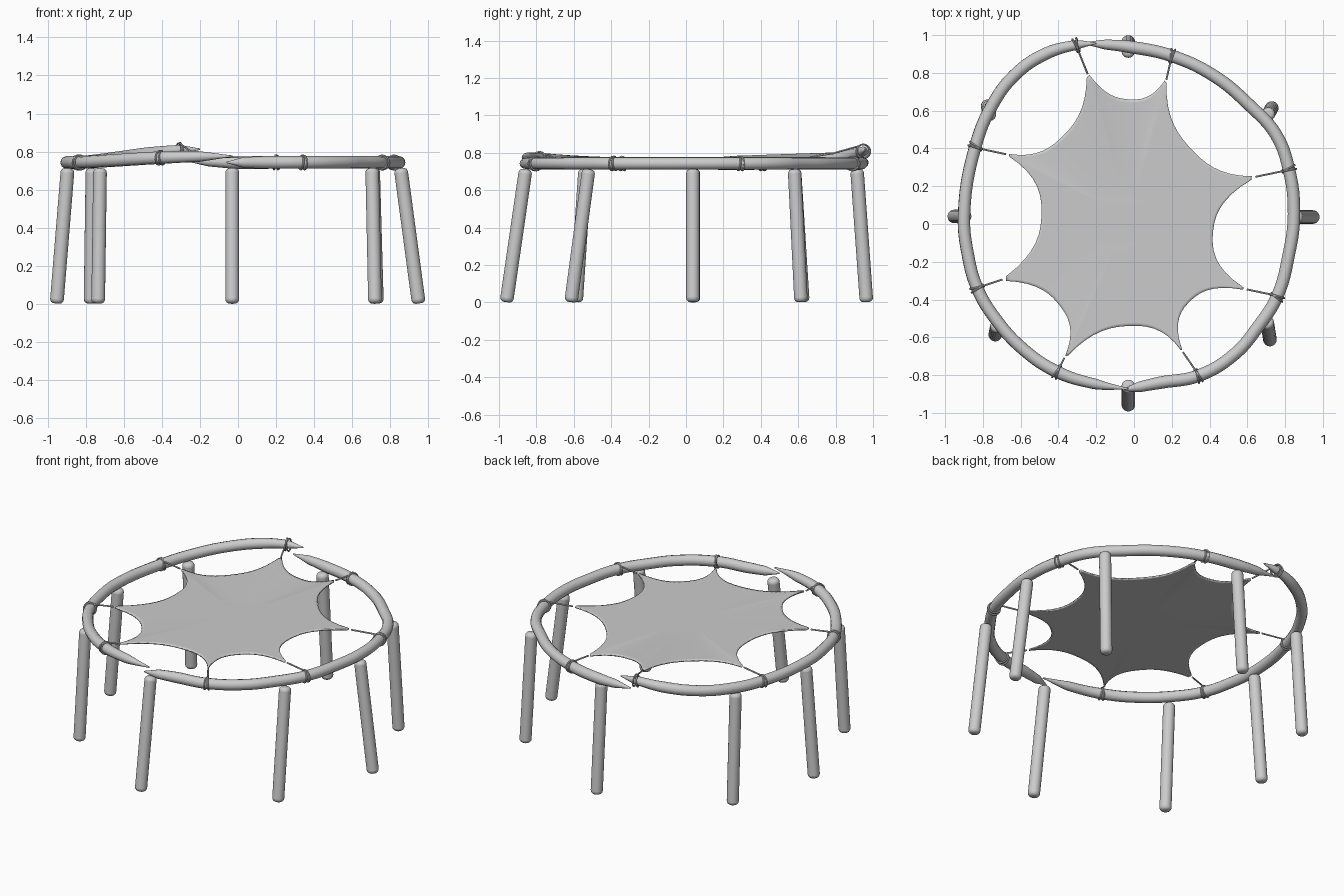
import bpy, bmesh, math
from mathutils import Vector

if "Cube" in bpy.data.objects:
    bpy.data.objects.remove(bpy.data.objects["Cube"])


def tube(name, pts, depth, radii=None, smooth=True):
    """Round tube through points, turned into a mesh."""
    cu = bpy.data.curves.new(name, 'CURVE')
    cu.dimensions = '3D'
    cu.bevel_depth = depth
    cu.bevel_resolution = 4 if smooth else 1
    cu.resolution_u = 6
    cu.use_fill_caps = True
    sp = cu.splines.new('BEZIER' if smooth else 'POLY')
    dst = sp.bezier_points if smooth else sp.points
    dst.add(len(pts) - 1)
    for i, (p, q) in enumerate(zip(dst, pts)):
        p.co = q if smooth else (*q, 1)
        if smooth:
            p.handle_left_type = p.handle_right_type = 'AUTO'
        p.radius = radii[i] if radii else 1
    ob = bpy.data.objects.new(name, cu)
    bpy.context.collection.objects.link(ob)
    bpy.ops.object.select_all(action='DESELECT')
    ob.select_set(True)
    bpy.context.view_layer.objects.active = ob
    bpy.ops.object.convert(target='MESH')
    ob = bpy.context.object
    ob.name = name
    bpy.ops.object.shade_smooth_by_angle(angle=math.radians(50))
    return ob


# Two bent poles with pointed, overlapping ends
Z = 0.743
left = [(-.20, .957, .813), (-.31, .947, .808), (-.47, .90, .79), (-.63, .79, .768),
        (-.75, .63, .752), (-.84, .41, Z), (-.90, .04, Z), (-.88, -.16, Z),
        (-.83, -.34, Z), (-.735, -.50, .748), (-.59, -.66, .757), (-.407, -.783, .768),
        (-.206, -.847, .774), (-.03, -.873, .776)]
right = [(-.27, .957, .752), (-.15, .95, .748), (-.02, .937, Z), (.20, .89, Z), (.43, .78, Z),
         (.61, .63, Z), (.75, .476, Z), (.82, .29, Z), (.847, .05, Z), (.82, -.16, Z),
         (.757, -.386, Z), (.656, -.545, Z), (.534, -.688, Z), (.34, -.804, Z),
         (.14, -.84, Z), (.03, -.862, Z), (-.06, -.88, Z)]
for name, pts in (("left_pole", left), ("right_pole", right)):
    tube(name, pts, 0.033, [.12, .8] + [1] * (len(pts) - 4) + [.85, .12])

# Splayed round legs: top xy, bottom xy
legs = [((-.895, .04), (-.953, .04)), ((.855, .037), (.95, .037)),
        ((-.03, -.857), (-.03, -.96)), ((-.03, .914), (-.03, .965)),
        ((-.725, -.54), (-.735, -.587)), ((.705, -.52), (.72, -.615)),
        ((-.765, .58), (-.775, .625)), ((.71, .58), (.73, .615))]
for i, (t, b) in enumerate(legs):
    top, bot = Vector((*t, .712)), Vector((*b, .002))
    d = top - bot
    bpy.ops.mesh.primitive_cylinder_add(vertices=20, radius=.036, depth=d.length,
                                        location=(top + bot) / 2)
    ob = bpy.context.object
    ob.name = f"leg_{i + 1}"
    ob.rotation_euler = d.to_track_quat('Z', 'Y').to_euler()
    m = ob.modifiers.new("round_ends", 'BEVEL')
    m.width, m.segments = .022, 4
    m.limit_method, m.angle_limit = 'ANGLE', math.radians(60)
    bpy.ops.object.shade_smooth_by_angle(angle=math.radians(50))

# Star-shaped stretched skin: tips and the middles of the scalloped edges
tips = [(-.25, .81), (.175, .778), (.656, .254), (.61, -.354),
        (.265, -.693), (-.376, -.725), (-.71, -.30), (-.69, .376)]
mids = [(-.03, .66), (.30, .40), (.418, -.05), (.296, -.41),
        (-.03, -.54), (-.395, -.43), (-.49, .05), (-.376, .466)]
tipz = [.80, .772, .772, .772, .772, .776, .772, .772]
outline = []
N = 16
for k in range(8):
    a, b = Vector((*tips[k], tipz[k])), Vector((*tips[(k + 1) % 8], tipz[(k + 1) % 8]))
    bow = Vector((*mids[k], .772)) - (a + b) / 2
    for j in range(N):
        t = (j + .5) / N
        outline.append(a.lerp(b, t) + bow * (1 - abs(2 * t - 1) ** 2.5))
bm = bmesh.new()
centre = Vector((-.03, .04, .772))
rings = [[bm.verts.new(centre.lerp(p, s)) for p in outline] for s in (1, .97, .85, .6, .3)]
n = len(outline)
for r0, r1 in zip(rings, rings[1:]):
    for i in range(n):
        bm.faces.new((r0[i], r0[(i + 1) % n], r1[(i + 1) % n], r1[i]))
bm.faces.new(rings[-1])
bmesh.ops.recalc_face_normals(bm, faces=bm.faces)
me = bpy.data.meshes.new("skin")
bm.to_mesh(me)
bm.free()
skin = bpy.data.objects.new("skin", me)
bpy.context.collection.objects.link(skin)
m = skin.modifiers.new("thickness", 'SOLIDIFY')
m.thickness, m.offset = .009, 0
bpy.context.view_layer.objects.active = skin
skin.select_set(True)
bpy.ops.object.shade_smooth_by_angle(angle=math.radians(40))

# Cords: from each tip to the pole, then wrapped twice around it
ties = [(-.305, .947, .808), (.20, .89, Z), (.82, .29, Z), (.757, -.386, Z),
        (.34, -.804, Z), (-.407, -.783, .768), (-.83, -.34, Z), (-.84, .41, Z)]
for i, q in enumerate(ties):
    q = Vector(q)
    inward = Vector((-q.x, -q.y, 0)).normalized()
    up = Vector((0, 0, 1))
    along = up.cross(inward)
    start = Vector((*tips[i], tipz[i])).lerp(centre, .02)
    pts = [start]
    for s in range(37):
        a = math.radians(50) + s / 36 * math.tau * 2
        pts.append(q + (inward * math.cos(a) + up * math.sin(a)) * .037
                   + along * (.012 * math.sin(s / 36 * math.tau)))
    pts.append(pts[-1] + inward * .012 - up * .012)
    tube(f"cord_{i + 1}", pts, .005, smooth=False)
